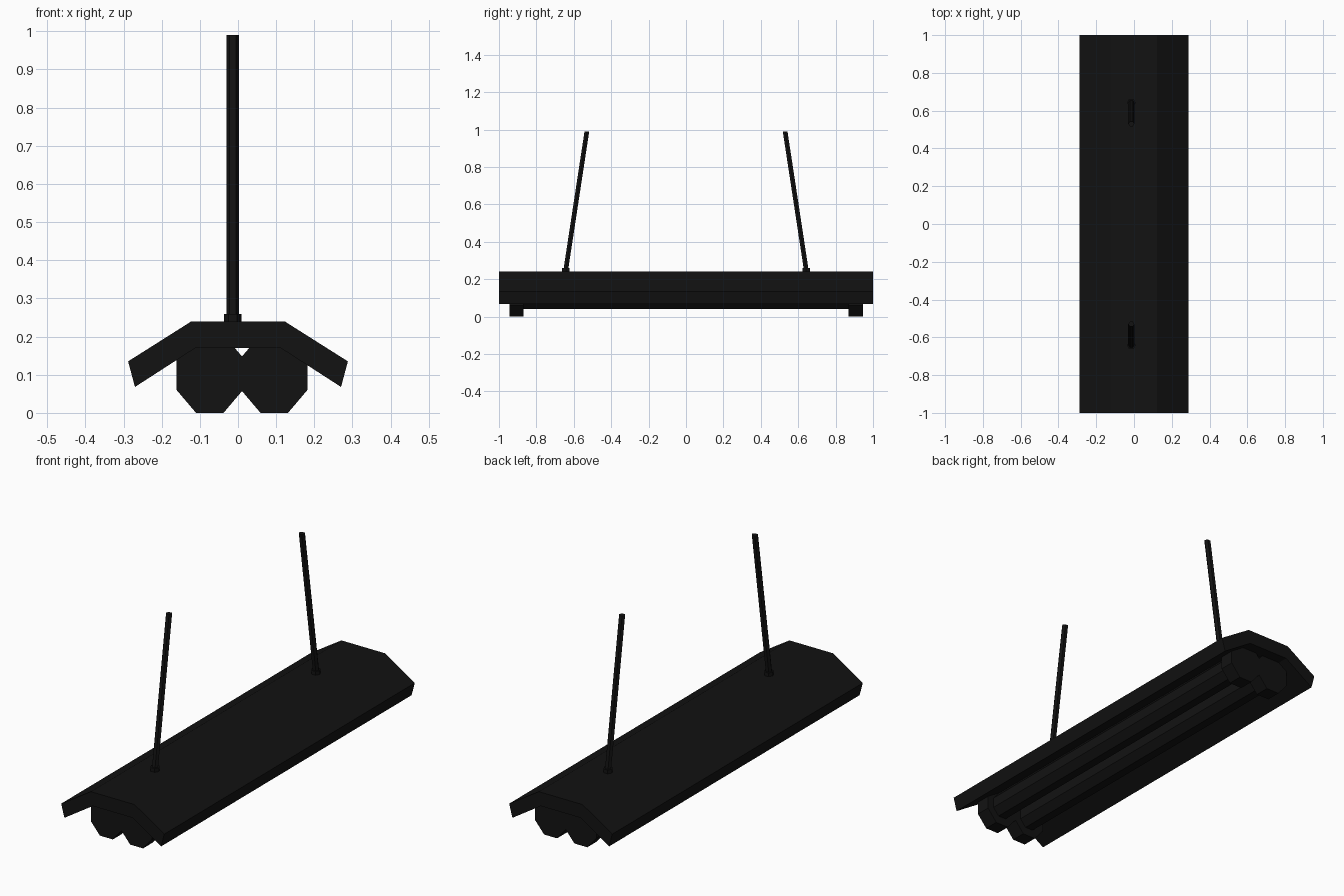
import bpy, bmesh
from math import sin, cos, pi

if "Cube" in bpy.data.objects:
    bpy.data.objects.remove(bpy.data.objects["Cube"])

black = bpy.data.materials.new("black_metal")
black.diffuse_color = (0.006, 0.006, 0.006, 1)
black.use_nodes = True
black.node_tree.nodes["Principled BSDF"].inputs["Base Color"].default_value = black.diffuse_color


def loft(name, ring_a, ring_b):
    """Closed prism between two matching rings of points."""
    bm = bmesh.new()
    a = [bm.verts.new(p) for p in ring_a]
    b = [bm.verts.new(p) for p in ring_b]
    n = len(a)
    bm.faces.new(a)
    bm.faces.new(b[::-1])
    for i in range(n):
        j = (i + 1) % n
        bm.faces.new((a[i], b[i], b[j], a[j]))
    bmesh.ops.recalc_face_normals(bm, faces=bm.faces[:])
    me = bpy.data.meshes.new(name)
    bm.to_mesh(me)
    bm.free()
    me.materials.append(black)
    ob = bpy.data.objects.new(name, me)
    bpy.context.collection.objects.link(ob)
    return ob


def along_y(name, profile, y0, y1):
    return loft(name, [(x, y0, z) for x, z in profile], [(x, y1, z) for x, z in profile])


def ngon(cx, cy, rx, ry, n, turn=0.0):
    return [(cx + rx * cos(turn + 2 * pi * i / n), cy + ry * sin(turn + 2 * pi * i / n))
            for i in range(n)]


def octagon(cx, cz, half_w, half_h):
    k = cos(pi / 8)
    return ngon(cx, cz, half_w / k, half_h / k, 8, pi / 8)


# Folded shade: thick angled canopy, mirrored profile
outer = [(0.122, 0.24), (0.288, 0.135), (0.27, 0.068), (0.112, 0.17)]
shade = outer + [(-x, z) for x, z in reversed(outer)]
along_y("shade", shade, -1, 1)

# Two lamp tubes with a socket at each end
for side, x in (("left", -0.074), ("right", 0.095)):
    along_y(f"tube_{side}", octagon(x, 0.1025, 0.053, 0.0625), -0.88, 0.88)
    for end, s in (("front", -1), ("back", 1)):
        along_y(f"socket_{side}_{end}", octagon(x, 0.1025, 0.087, 0.1025), s * 0.945, s * 0.87)

# Leaning hanger rods with small mounting collars
RX = -0.014
for end, s in (("front", -1), ("back", 1)):
    collar = ngon(RX, s * 0.642, 0.023, 0.023, 6)
    loft(f"collar_{end}", [(x, y, 0.23) for x, y in collar], [(x, y, 0.259) for x, y in collar])
    low = ngon(RX, s * 0.645, 0.0165, 0.0145, 6)
    high = ngon(RX, s * 0.53, 0.0165, 0.0145, 6)
    loft(f"hanger_rod_{end}", [(x, y, 0.235) for x, y in low], [(x, y, 0.99) for x, y in high])
